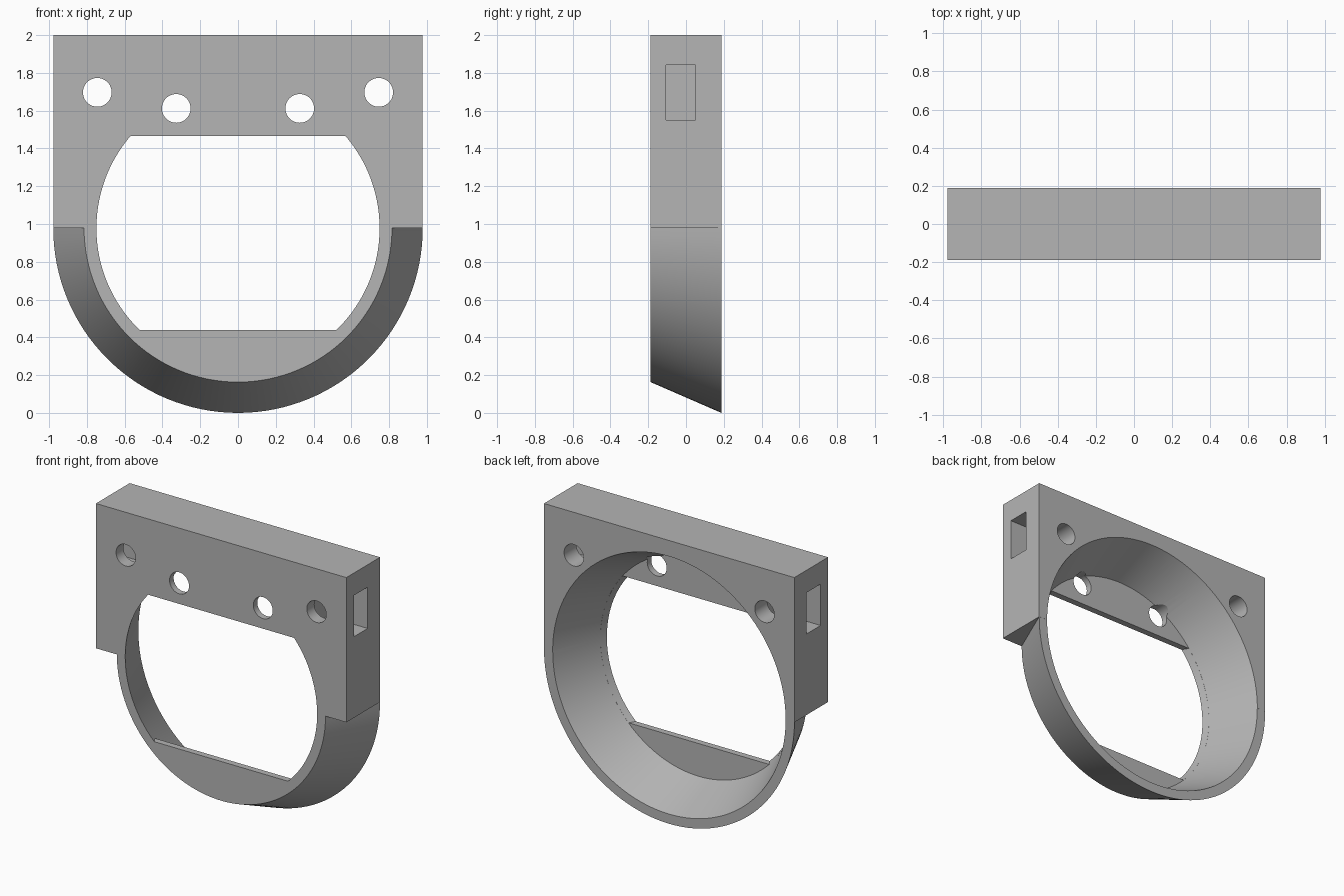
import bpy, bmesh, math
from mathutils import Matrix, Vector

cube = bpy.data.objects.get("Cube")
if cube:
    bpy.data.objects.remove(cube, do_unlink=True)

HALF_W, HALF_D, CENTRE_Z = 0.978, 0.188, 0.978
PLATE = 0.045                       # thickness of the two front segment plates
FLAT_LOW, FLAT_HIGH = 0.44, 1.465   # straight edges of the front opening

grey = bpy.data.materials.new("plain grey")
grey.use_nodes = True
grey.diffuse_color = (0.46, 0.46, 0.46, 1)
grey.node_tree.nodes["Principled BSDF"].inputs["Base Color"].default_value = grey.diffuse_color


def finish(bm, name):
    bmesh.ops.recalc_face_normals(bm, faces=bm.faces)
    mesh = bpy.data.meshes.new(name)
    bm.to_mesh(mesh)
    bm.free()
    mesh.materials.append(grey)
    obj = bpy.data.objects.new(name, mesh)
    bpy.context.collection.objects.link(obj)
    return obj


def box(name, low, high):
    low, high = Vector(low), Vector(high)
    bm = bmesh.new()
    size = Matrix.Diagonal((high - low).to_4d())
    bmesh.ops.create_cube(bm, size=1, matrix=Matrix.Translation((low + high) / 2) @ size)
    return finish(bm, name)


def cone(name, x, z, y0, y1, r0, r1, sides=128, clip=None):
    """Cone along y, optionally cut flat below and above."""
    bm = bmesh.new()
    place = Matrix.Translation((x, (y0 + y1) / 2, z)) @ Matrix.Rotation(-math.pi / 2, 4, "X")
    bmesh.ops.create_cone(bm, cap_ends=True, segments=sides, radius1=r0, radius2=r1,
                          depth=y1 - y0, matrix=place)
    for height, side in zip(clip or (), (-1, 1)):
        cut = bmesh.ops.bisect_plane(bm, geom=bm.verts[:] + bm.edges[:] + bm.faces[:],
                                     plane_co=(0, 0, height), plane_no=(0, 0, side),
                                     clear_outer=True)
        rim = [e for e in cut["geom_cut"] if isinstance(e, bmesh.types.BMEdge)]
        bmesh.ops.holes_fill(bm, edges=rim)
    return finish(bm, name)


def combine(target, other, operation):
    mod = target.modifiers.new(operation.lower(), "BOOLEAN")
    mod.operation, mod.solver, mod.object = operation, "EXACT", other
    bpy.context.view_layer.objects.active = target
    bpy.ops.object.modifier_apply(modifier=mod.name)
    bpy.data.objects.remove(other, do_unlink=True)


def inner_radius(y):
    return 0.75 + 0.16 * (y + HALF_D) / (2 * HALF_D)


# Upper block joined to the flared lower ring
body = box("ring_bracket", (-HALF_W, -HALF_D, CENTRE_Z), (HALF_W, HALF_D, 2))
edge = HALF_D - 0.0005
combine(body, cone("flared_ring", 0, CENTRE_Z, -edge, edge, 0.815, HALF_W), "UNION")

# Conical bore behind the plates, then the flat-sided front opening
y0, y1 = -HALF_D + PLATE, HALF_D + 0.1
combine(body, cone("bore_cutter", 0, CENTRE_Z, y0, y1,
                   inner_radius(y0), inner_radius(y1)), "DIFFERENCE")
y0, y1 = -HALF_D - 0.1, -HALF_D + 0.1
combine(body, cone("opening_cutter", 0, CENTRE_Z, y0, y1, inner_radius(y0) - 0.0005,
                   inner_radius(y1) - 0.0005, clip=(FLAT_LOW, FLAT_HIGH)), "DIFFERENCE")

# Mirrored screw holes and side nut slots
for side in (-1, 1):
    combine(body, cone("outer_hole_cutter", side * 0.745, 1.697, -0.3, 0.3,
                       0.076, 0.076, 48), "DIFFERENCE")
    combine(body, cone("inner_hole_cutter", side * 0.327, 1.612, -0.3, 0.03,
                       0.076, 0.076, 48), "DIFFERENCE")
    xs = sorted((side * 0.66, side * 1.1))
    combine(body, box("slot_cutter", (xs[0], -0.105, 1.55), (xs[1], 0.05, 1.842)), "DIFFERENCE")

# Smooth round walls with crisp edges
bpy.ops.object.select_all(action="DESELECT")
body.select_set(True)
bpy.context.view_layer.objects.active = body
bpy.ops.object.shade_smooth_by_angle(angle=math.radians(20))
